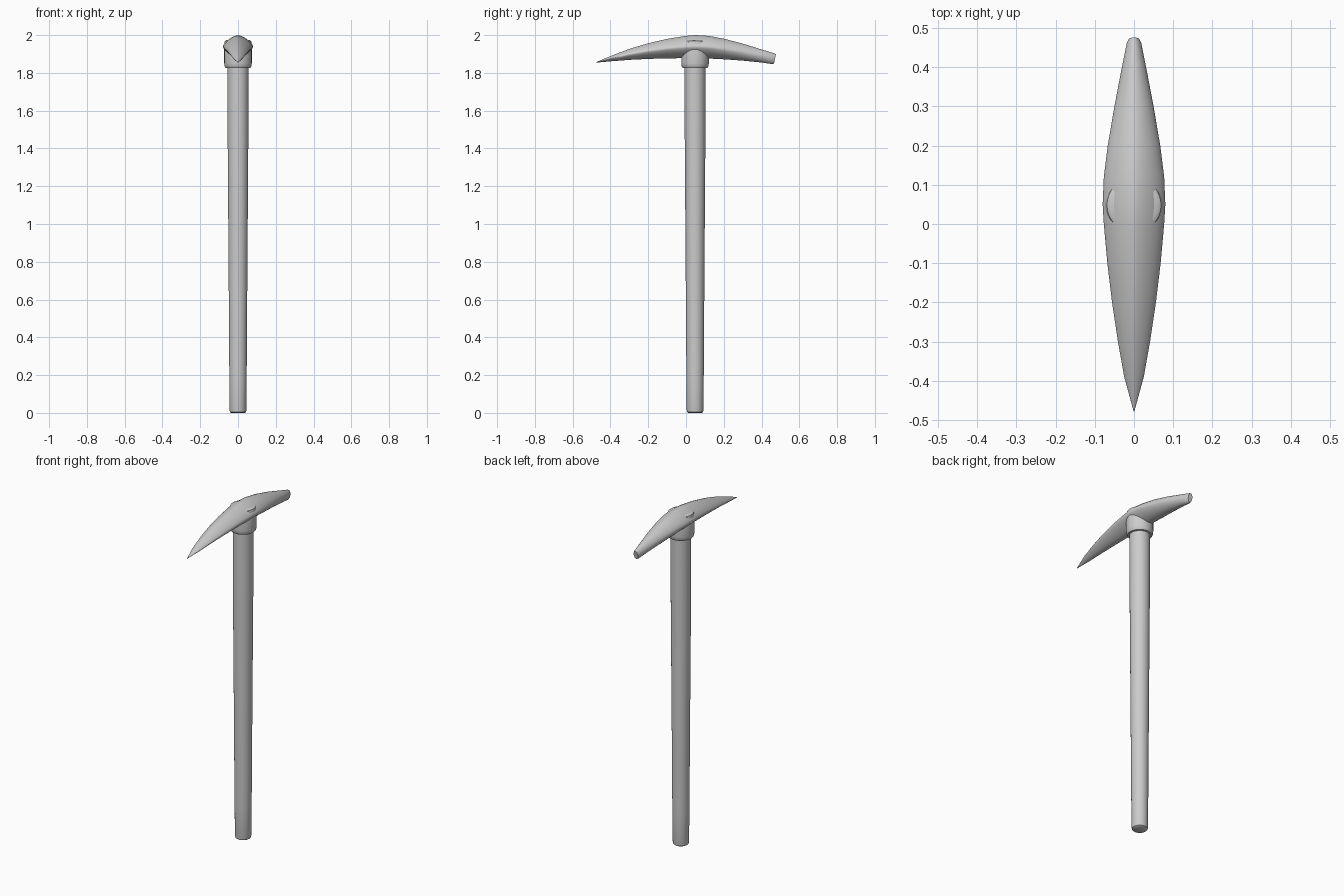
import bpy, math

cube = bpy.data.objects.get("Cube")
if cube:
    bpy.data.objects.remove(cube, do_unlink=True)

grey = bpy.data.materials.new("plain grey")
grey.use_nodes = True
grey.diffuse_color = (0.6, 0.6, 0.6, 1)
grey.node_tree.nodes["Principled BSDF"].inputs["Base Color"].default_value = (0.6, 0.6, 0.6, 1)


def loft(name, rings, angle):
    """Skin a list of equal-length point rings and cap both ends."""
    n = len(rings[0])
    verts = [p for ring in rings for p in ring]
    faces = [(i * n + j, i * n + (j + 1) % n, (i + 1) * n + (j + 1) % n, (i + 1) * n + j)
             for i in range(len(rings) - 1) for j in range(n)]
    faces += [tuple(reversed(range(n))), tuple(range(len(verts) - n, len(verts)))]
    mesh = bpy.data.meshes.new(name)
    mesh.from_pydata(verts, [], faces)
    mesh.materials.append(grey)
    obj = bpy.data.objects.new(name, mesh)
    bpy.context.collection.objects.link(obj)
    bpy.ops.object.select_all(action='DESELECT')
    obj.select_set(True)
    bpy.context.view_layer.objects.active = obj
    bpy.ops.object.shade_smooth_by_angle(angle=math.radians(angle))
    return obj


SHAFT_Y = 0.048


def turned(name, profile, sides=32):
    """Upright round part from (radius, height) pairs."""
    turns = [2 * math.pi * k / sides for k in range(sides)]
    return loft(name, [[(r * math.cos(a), SHAFT_Y + r * math.sin(a), z) for a in turns]
                       for r, z in profile], 40)


# Tapered shaft with a rounded foot
turned("handle", [(0.036, 0), (0.042, 0.004), (0.044, 0.012), (0.046, 0.2),
                  (0.05, 0.8), (0.055, 1.5), (0.056, 1.9)])

# Socket that passes up through the head
turned("collar", [(0.056, 1.825), (0.066, 1.827), (0.071, 1.835), (0.073, 1.85),
                  (0.073, 1.955), (0.069, 1.969), (0.06, 1.975)])

# Head stations: y, half width, top, bottom
stations = [
    (-0.478, 0.001, 1.856, 1.854), (-0.39, 0.025, 1.893, 1.862),
    (-0.3, 0.041, 1.927, 1.869), (-0.2, 0.056, 1.957, 1.874),
    (-0.1, 0.068, 1.98, 1.877), (0, 0.077, 1.996, 1.878),
    (0.05, 0.08, 2.0, 1.878), (0.12, 0.077, 1.996, 1.876),
    (0.2, 0.067, 1.981, 1.872), (0.3, 0.05, 1.955, 1.865),
    (0.4, 0.031, 1.924, 1.855), (0.46, 0.019, 1.904, 1.847),
    (0.471, 0.014, 1.899, 1.849),
]


def head_ring(y, w, top, bottom, sides=32):
    """Section between a diamond and an ellipse, rounder towards the blunt end."""
    mid, half = (top + bottom) / 2, (top - bottom) / 2
    power = 2 / (1.45 + 0.5 * max(0, (y - 0.1) / 0.4))
    ring = []
    for k in range(sides):
        a = 2 * math.pi * k / sides
        c, s = math.cos(a), math.sin(a)
        z = half * math.copysign(abs(s) ** power, s)
        lean = 0.2 * z if y > 0.45 else 0      # blunt end tilts with the arc
        ring.append((-w * math.copysign(abs(c) ** power, c), y + lean, mid + z))
    return ring


loft("pick_head", [head_ring(*s) for s in stations], 50)
